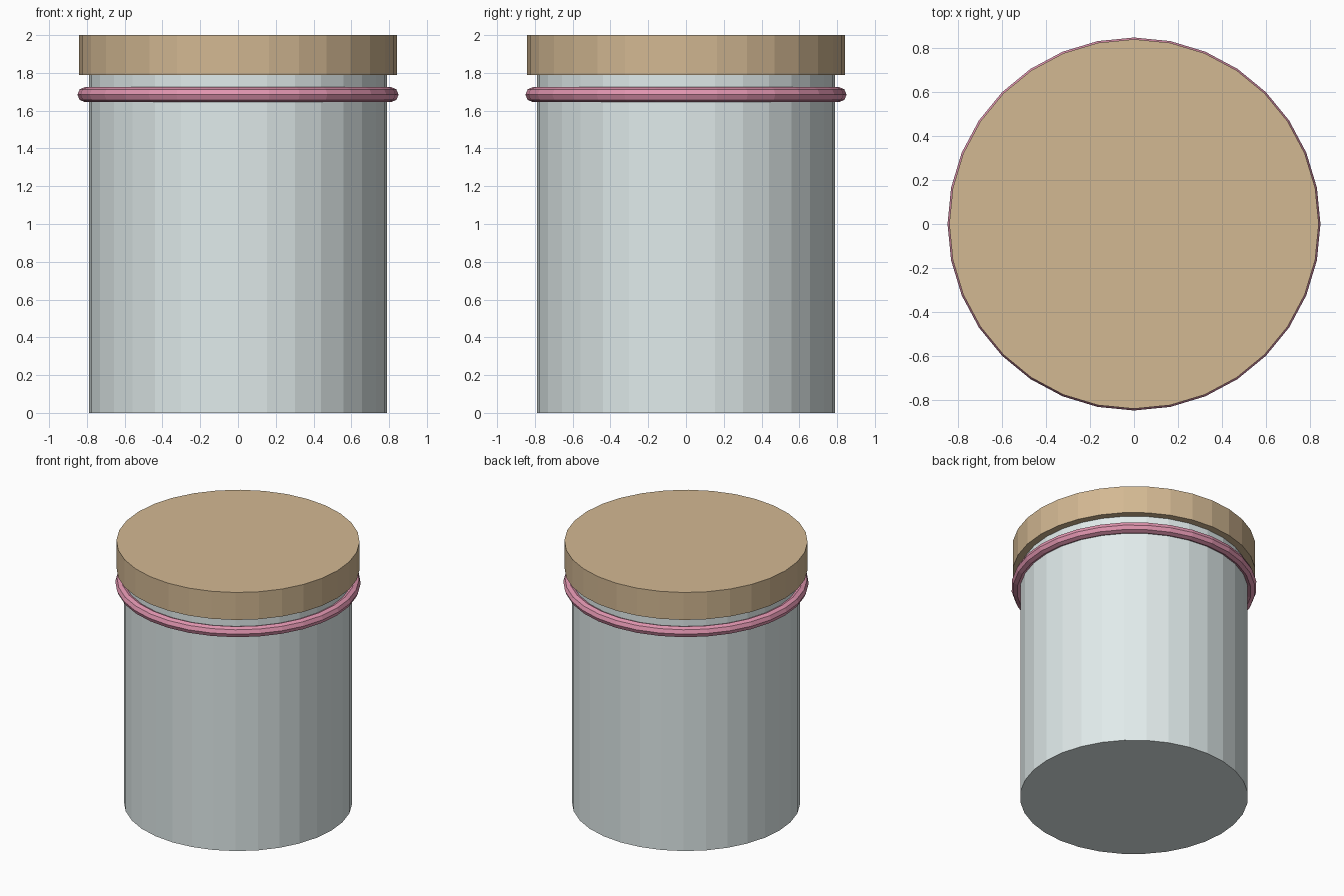
import bpy

if "Cube" in bpy.data.objects:
    bpy.data.objects.remove(bpy.data.objects["Cube"])

SIDES = 32


def paint(obj, name, color):
    mat = bpy.data.materials.new(name)
    mat.diffuse_color = (*color, 1.0)
    mat.use_nodes = True
    mat.node_tree.nodes["Principled BSDF"].inputs["Base Color"].default_value = mat.diffuse_color
    obj.data.materials.append(mat)


def cylinder(name, radius, z0, z1):
    bpy.ops.mesh.primitive_cylinder_add(
        vertices=SIDES, radius=radius, depth=z1 - z0,
        location=(0, 0, (z0 + z1) / 2))
    obj = bpy.context.object
    obj.name = name
    return obj


# Jar body, closed at the bottom and meeting the lid
body = cylinder("jar_body", 0.79, 0.0, 1.79)
paint(body, "pale_glass", (0.75, 0.83, 0.83))

# Overhanging wooden lid
lid = cylinder("lid", 0.842, 1.79, 2.0)
paint(lid, "wood", (0.65, 0.48, 0.29))

# Rubber ring around the neck
bpy.ops.mesh.primitive_torus_add(
    major_segments=SIDES, minor_segments=8, major_radius=0.81,
    minor_radius=0.04, location=(0, 0, 1.685))
ring = bpy.context.object
ring.name = "sealing_ring"
paint(ring, "pink_rubber", (0.75, 0.3, 0.43))
